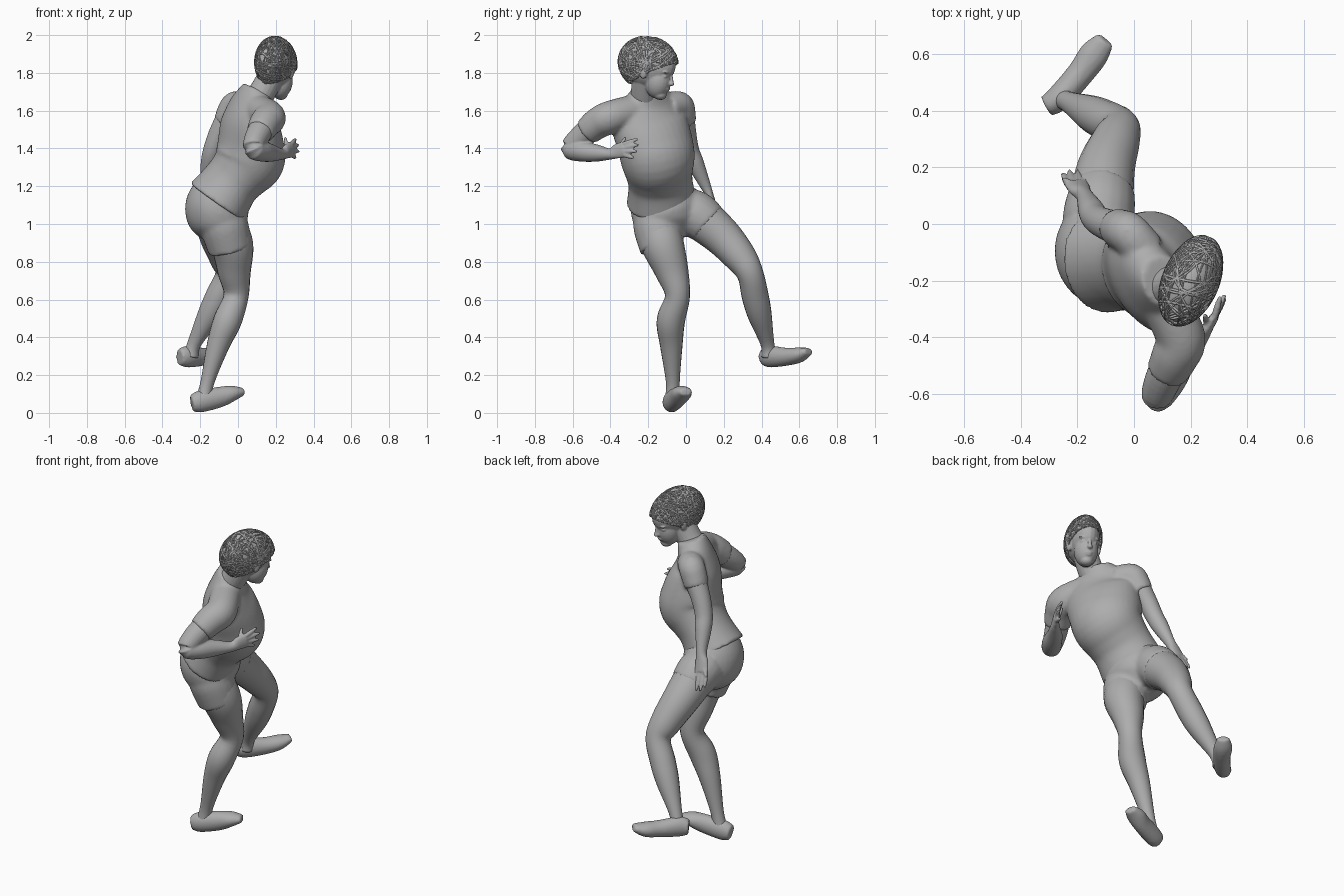
import bpy, bmesh, math, random
from mathutils import Vector, Matrix

cube = bpy.data.objects.get("Cube")
if cube:
    bpy.data.objects.remove(cube)

grey = bpy.data.materials.new("plain_grey")
grey.use_nodes = True
GREY = (0.42, 0.42, 0.42, 1)
grey.diffuse_color = GREY
grey.node_tree.nodes["Principled BSDF"].inputs["Base Color"].default_value = GREY

X, Y, Z = Vector((1, 0, 0)), Vector((0, 1, 0)), Vector((0, 0, 1))
BODY_LEFT = Vector((-0.45, 0.87, 0.14))
HIP_LEFT = Vector((-0.3, 0.95, 0.05))


def frame(front, up=Z):
    """Rotation whose columns are front, left and up."""
    front = front.normalized()
    left = up.cross(front).normalized()
    return Matrix((front, left, front.cross(left))).transposed().to_4x4()


def spline(rows, steps=5):
    """Smooth a short list of rows with a Catmull-Rom spline."""
    out = []
    for i in range(len(rows) - 1):
        p = [rows[max(0, min(len(rows) - 1, i + k))] for k in (-1, 0, 1, 2)]
        for s in range(steps):
            t = s / steps
            out.append([b + t * ((c - a) + t * ((2 * a - 5 * b + 4 * c - d)
                        + t * (3 * (b - c) + d - a))) / 2 for a, b, c, d in zip(*p)])
    return out + [list(rows[-1])]


def loft(bm, rows, side=X, n=20):
    """Closed tube through rows of x, y, z, half width, half depth."""
    rows = spline([r if len(r) == 5 else (*r, r[3]) for r in rows])
    pts = [Vector(r[:3]) for r in rows]
    rings = []
    for i, r in enumerate(rows):
        tan = (pts[min(i + 1, len(pts) - 1)] - pts[max(i - 1, 0)]).normalized()
        wide = (side - tan * side.dot(tan)).normalized()
        deep = wide.cross(tan)
        rings.append([bm.verts.new(pts[i] + wide * r[3] * math.cos(a) + deep * r[4] * math.sin(a))
                      for a in (math.tau * k / n for k in range(n))])
    for a, b in zip(rings, rings[1:]):
        for k in range(n):
            j = (k + 1) % n
            bm.faces.new((a[k], a[j], b[j], b[k]))
    bm.faces.new(rings[0][::-1])
    bm.faces.new(rings[-1])


def finish(bm, name, voxel=0, relax=4):
    """Make the object; fuse its pieces into one soft skin if voxel is set."""
    bmesh.ops.recalc_face_normals(bm, faces=bm.faces)
    for f in bm.faces:
        f.smooth = True
    mesh = bpy.data.meshes.new(name)
    bm.to_mesh(mesh)
    bm.free()
    mesh.materials.append(grey)
    ob = bpy.data.objects.new(name, mesh)
    bpy.context.scene.collection.objects.link(ob)
    if voxel:
        fuse = ob.modifiers.new("fuse", 'REMESH')
        fuse.mode, fuse.voxel_size, fuse.use_smooth_shade = 'VOXEL', voxel, True
        soft = ob.modifiers.new("soften", 'SMOOTH')
        soft.factor, soft.iterations = 0.5, relax


# Shirt: torso with a full chest, and short sleeves
bm = bmesh.new()
loft(bm, [(-.11, -.13, 1.115, .188, .172), (-.04, -.135, 1.215, .175, .15), (.01, -.14, 1.275, .182, .16),
          (.062, -.148, 1.345, .2, .182), (.068, -.165, 1.43, .208, .166), (.065, -.195, 1.54, .212, .135),
          (.075, -.2, 1.63, .17, .1), (.105, -.2, 1.715, .088, .08)], BODY_LEFT, 32)
loft(bm, [(.04, -.1, 1.62, .075), (-.015, -.035, 1.63, .074), (-.045, -.02, 1.58, .072), (-.065, -.01, 1.535, .066)], Y)
loft(bm, [(.11, -.28, 1.6, .085), (.165, -.4, 1.565, .088), (.145, -.465, 1.535, .084), (.115, -.525, 1.487, .074)], Z)
finish(bm, "shirt", .01, 8)

# Shorts: pelvis with two short legs
bm = bmesh.new()
loft(bm, [(-.085, -.13, 1.17, .165, .145), (-.11, -.11, 1.09, .187, .168), (-.105, -.09, 1, .175, .148),
          (-.09, -.08, .93, .09, .08)], HIP_LEFT, 32)
loft(bm, [(-.085, -.16, 1.04, .12), (-.07, -.15, .98, .128), (-.04, -.125, .865, .118)])
loft(bm, [(-.13, 0, 1.07, .125), (-.12, .06, 1.045, .125), (-.11, .12, .995, .114)])
finish(bm, "shorts", .01, 10)

# Legs
legs = {
    "right_leg": [(-.07, -.15, .98, .12), (-.03, -.12, .88, .112), (-.02, -.075, .75, .089), (-.01, -.045, .62, .066),
                  (-.055, -.08, .49, .075), (-.105, -.078, .36, .06), (-.16, -.07, .17, .037), (-.18, -.07, .08, .04)],
    "left_leg": [(-.12, .06, 1.045, .118), (-.1, .19, .935, .103), (-.065, .29, .82, .086), (-.05, .34, .735, .07),
                 (-.1, .366, .62, .071), (-.15, .39, .52, .064), (-.23, .43, .37, .037), (-.25, .44, .3, .04)]}
for name, rows in legs.items():
    bm = bmesh.new()
    loft(bm, rows)
    finish(bm, name)

# Shoes
shoes = {
    "right_shoe": [(-.245, -.085, .05, .04, .044), (-.2, -.075, .06, .047, .058), (-.1, -.045, .083, .048, .055),
                   (-.03, -.02, .103, .052, .042), (.028, 0, .112, .034, .02)],
    "left_shoe": [(-.31, .415, .295, .038, .044), (-.265, .445, .298, .046, .058), (-.19, .53, .297, .048, .048),
                  (-.14, .6, .307, .052, .04), (-.1, .65, .327, .034, .02)]}
for name, rows in shoes.items():
    along = Vector(rows[-1][:3]) - Vector(rows[0][:3])
    bm = bmesh.new()
    loft(bm, rows, along.cross(Z).normalized())
    finish(bm, name, .008, 5)

# Arms, each with a palm and five fingers
arms = [
    ("right_arm", Z, [(.145, -.465, 1.535, .07), (.1, -.555, 1.46, .064), (.083, -.61, 1.4, .055),
                      (.13, -.55, 1.385, .055), (.18, -.47, 1.375, .045), (.235, -.4, 1.37, .029),
                      (.26, -.365, 1.385, .04, .02), (.285, -.325, 1.395, .043, .016)],
     [(.25, -.32, 1.46), (.305, -.255, 1.45), (.32, -.25, 1.42), (.322, -.26, 1.385), (.305, -.275, 1.35)]),
    ("left_arm", X, [(-.04, -.02, 1.59, .064), (-.1, 0, 1.48, .055), (-.135, .02, 1.39, .05),
                     (-.152, .05, 1.32, .046), (-.175, .1, 1.21, .03), (-.192, .122, 1.16, .04, .022),
                     (-.205, .142, 1.11, .043, .017)],
     [(-.25, .16, 1.1), (-.252, .178, 1.04), (-.228, .188, 1.015), (-.198, .188, 1.01), (-.165, .178, 1.03)])]
for name, side, rows, tips in arms:
    bm = bmesh.new()
    loft(bm, rows, side)
    wrist, palm = Vector(rows[-3][:3]), Vector(rows[-1][:3])
    across = side * (1 if side == Z else -1)
    for k, tip in enumerate(tips):
        tip = Vector(tip)
        root = wrist.lerp(palm, .5) if k == 0 else palm + across * (.03 - .02 * (k - 1))
        mid = root.lerp(tip, .55)
        loft(bm, [(*root, .013), (*mid, .012), (*tip, .007)], side, 10)
    finish(bm, name, .006, 3)

# Head with neck, jaw, nose, lips, brows, eyes and ears
look = frame(Vector((.38, .88, -.2)))
centre = Vector((.2, -.2, 1.85))


def face_ball(front, left, up, size):
    place = centre + look.to_3x3() @ Vector((front, left, up))
    m = Matrix.Translation(place) @ look @ Matrix.Diagonal((*size, 1))
    bmesh.ops.create_uvsphere(bm, u_segments=24, v_segments=16, radius=1, matrix=m)


bm = bmesh.new()
loft(bm, [(.09, -.22, 1.64, .078), (.13, -.22, 1.7, .072), (.185, -.21, 1.8, .07)])
face_ball(0, 0, .005, (.155, .087, .13))
face_ball(.076, 0, -.08, (.07, .067, .092))
face_ball(.098, 0, -.148, (.037, .036, .028))
face_ball(.15, 0, -.078, (.018, .015, .013))
loft(bm, [(*(centre + look.to_3x3() @ Vector(p)), r) for p, r in
          (((.137, 0, -.025), .008), ((.146, 0, -.048), .009), ((.154, 0, -.074), .011))], n=10)
face_ball(.136, 0, -.108, (.012, .024, .006))
face_ball(.132, 0, -.12, (.012, .02, .007))
for s in (-1, 1):
    face_ball(.126, s * .034, -.022, (.014, .026, .007))
    face_ball(.121, s * .033, -.044, (.014, .017, .009))
    face_ball(.02, s * .084, -.045, (.022, .014, .034))
finish(bm, "head", .005, 2)


# Hair: a solid cap under a net of braided strands, cut along the hairline
def trim_hair(bm, name, grow):
    bmesh.ops.bisect_plane(bm, geom=bm.verts[:] + bm.edges[:] + bm.faces[:], clear_inner=True,
                           plane_co=(0, 0, -.52), plane_no=(-.8, 0, 1))
    size = Matrix.Diagonal((.17 * grow, .1 * grow, .144 * grow, 1))
    bmesh.ops.transform(bm, verts=bm.verts, matrix=Matrix.Translation(centre) @ look @ size)
    finish(bm, name)


bm = bmesh.new()
bmesh.ops.create_icosphere(bm, subdivisions=4, radius=1)
trim_hair(bm, "hair_cap", .97)

random.seed(7)
bm = bmesh.new()
for k in range(56):
    axis = Vector([random.gauss(0, 1) for c in range(3)]).normalized()
    start = axis.orthogonal().normalized()
    shift = random.uniform(-.75, .75)
    reach = math.sqrt(1 - shift * shift)
    turns = [Matrix.Rotation(math.tau * t / 12, 3, axis) for t in range(13)]
    loft(bm, [(*(axis * shift + turn @ start * reach), .03) for turn in turns], axis, 6)
trim_hair(bm, "hair_braids", .985)
